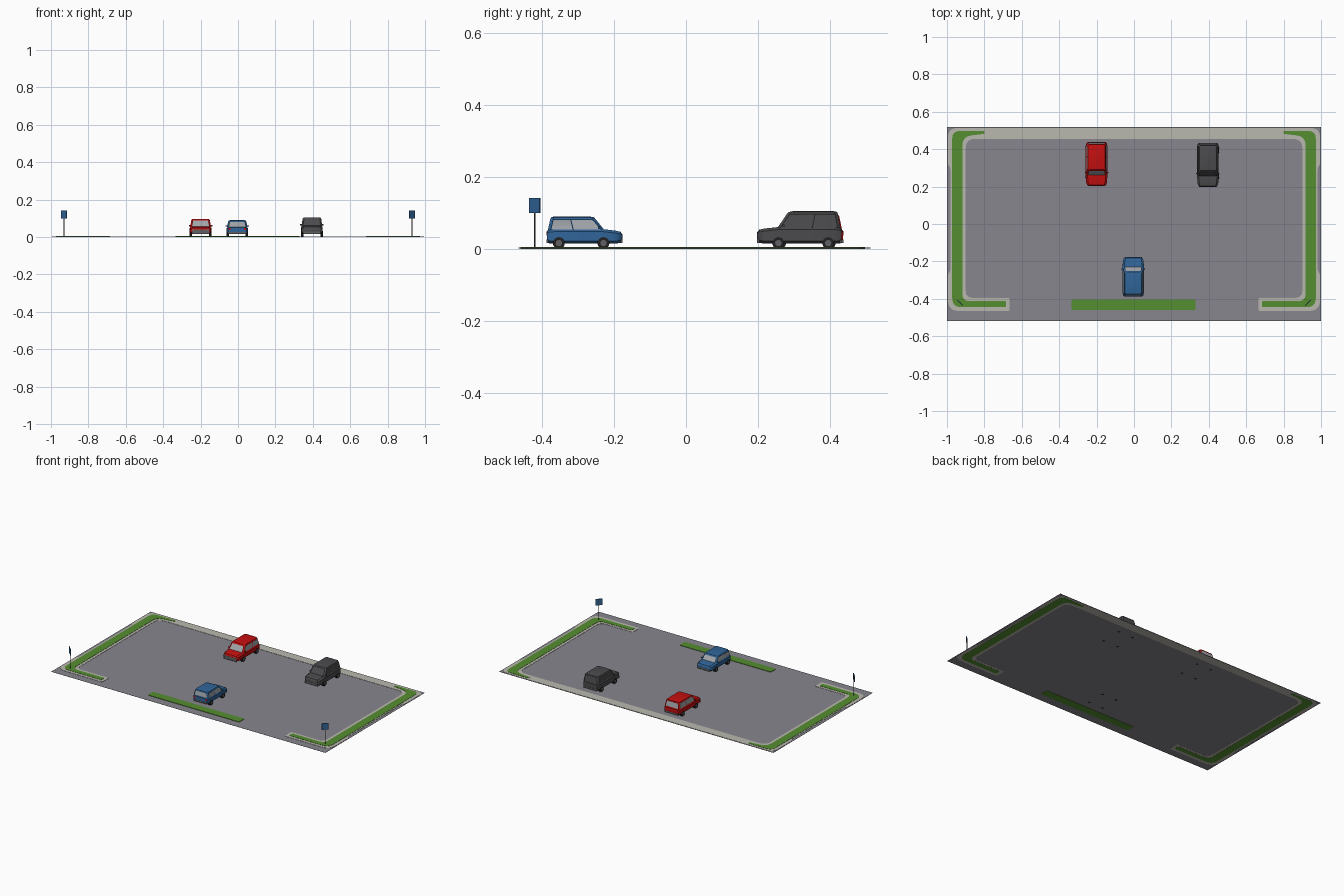
import bpy, bmesh, math
from mathutils import Vector, Matrix

if "Cube" in bpy.data.objects:
    bpy.data.objects.remove(bpy.data.objects["Cube"])


def mat(name, r, g, b):
    m = bpy.data.materials.new(name)
    m.diffuse_color = (r, g, b, 1)
    m.use_nodes = True
    m.node_tree.nodes["Principled BSDF"].inputs["Base Color"].default_value = m.diffuse_color
    return m


ASPHALT = mat("asphalt", .24, .24, .27)
KERB = mat("kerb_stone", .49, .48, .43)
GRASS = mat("grass", .09, .27, .03)
BLUE = mat("blue_paint", .03, .13, .32)
RED = mat("red_paint", .56, .005, .005)
CHARCOAL = mat("charcoal_paint", .07, .07, .075)
GLASS = mat("grey_glass", .36, .38, .40)
BLACK = mat("black_rubber", .015, .015, .017)
TRIM = mat("grey_trim", .12, .12, .12)
SILVER = mat("light_metal", .6, .6, .6)


def finish(name, bm, mats, smooth=None):
    bmesh.ops.recalc_face_normals(bm, faces=bm.faces[:])
    me = bpy.data.meshes.new(name)
    bm.to_mesh(me)
    bm.free()
    for m in mats:
        me.materials.append(m)
    ob = bpy.data.objects.new(name, me)
    bpy.context.collection.objects.link(ob)
    if smooth:
        bpy.ops.object.select_all(action='DESELECT')
        ob.select_set(True)
        bpy.context.view_layer.objects.active = ob
        bpy.ops.object.shade_smooth_by_angle(angle=math.radians(smooth))
    return ob


def rounded(pts, n=6):
    """Round the corners of an outline given as (x, y, radius)."""
    out = []
    for i, (x, y, r) in enumerate(pts):
        p = Vector((x, y))
        a = (Vector(pts[i - 1][:2]) - p).normalized() * r
        b = (Vector(pts[(i + 1) % len(pts)][:2]) - p).normalized() * r
        if r == 0:
            out.append(p)
            continue
        for k in range(n + 1):
            t = k / n
            out.append(p + a * (1 - t) ** 2 + b * t ** 2)
    return out


def plate(name, pts, z0, z1, m, flip=1):
    bm = bmesh.new()
    f = bm.faces.new([bm.verts.new((p.x * flip, p.y, z0)) for p in rounded(pts)])
    ext = bmesh.ops.extrude_face_region(bm, geom=[f])
    bmesh.ops.translate(bm, vec=(0, 0, z1 - z0),
                        verts=[v for v in ext["geom"] if isinstance(v, bmesh.types.BMVert)])
    return finish(name, bm, [m])


def box(name, c, size, m, rot=0):
    bm = bmesh.new()
    bmesh.ops.create_cube(bm, size=1, matrix=Matrix.Translation(c) @ Matrix.Rotation(rot, 4, 'Z')
                          @ Matrix.Diagonal((*size, 1)))
    return finish(name, bm, [m])


def cyl(name, c, r, depth, m, axis='Z', n=20):
    rot = Matrix.Rotation(math.pi / 2, 4, 'Y') if axis == 'X' else Matrix.Identity(4)
    bm = bmesh.new()
    bmesh.ops.create_cone(bm, cap_ends=True, segments=n, radius1=r, radius2=r, depth=depth,
                          matrix=Matrix.Translation(c) @ rot)
    return finish(name, bm, [m], 40)


def loft(bm, rings):
    rows = [[bm.verts.new(p) for p in r] for r in rings]
    bands = []
    for a, b in zip(rows, rows[1:]):
        bands.append([bm.faces.new((a[i], a[(i + 1) % len(a)], b[(i + 1) % len(a)], b[i]))
                      for i in range(len(a))])
    bm.faces.new(rows[0])
    bm.faces.new(rows[-1])
    return bands


def car(tag, xc, y_front, length, s, hw, h, paint, glass, belt):
    """Car whose nose is at y_front; s is the direction from nose to tail."""
    Y = lambda t: y_front + s * length * t
    # lower body: octagonal sections lofted from nose to tail
    bm = bmesh.new()
    rings = []
    for t, zb, zt, w in [(0, .024, belt - .014, .74), (.025, .017, belt - .007, .87),
                         (.09, .015, belt - .004, .96), (.25, .015, belt, 1), (.9, .015, belt, 1),
                         (.97, .016, belt - .001, .95), (1, .022, belt - .005, .86)]:
        w *= hw
        c = min(.007, (zt - zb) / 3)
        half = [(w - c * 1.4, zb), (w, zb + c), (w, zt - c), (w - c * 1.4, zt)]
        rings.append([(xc + x, Y(t), z) for x, z in half] +
                     [(xc - x, Y(t), z) for x, z in reversed(half)])
    loft(bm, rings)
    finish(tag + "_body", bm, [paint], 35)

    # cabin: chamfered rings, with inset glass between the pillars
    def ring(t0, t1, w, z, c=.008):
        y0, y1, ym = Y(t0), Y(t1), Y(t0 * .45 + t1 * .55)
        d = s * c
        r = [(w - c, y0), (w, y0 + d), (w, ym), (w, y1 - d), (w - c, y1)]
        return [(xc + x, y, z) for x, y in r] + [(xc - x, y, z) for x, y in reversed(r)]
    bm = bmesh.new()
    bands = loft(bm, [ring(.24, .985, hw * .96, belt - .002), ring(.35, .955, hw * .86, h - .008),
                      ring(.375, .945, hw * .79, h - .002), ring(.42, .91, hw * .66, h)])
    bm.normal_update()
    panes = [f for i, f in enumerate(bands[0]) if i in (1, 2, 4, 6, 7, 9)]
    bmesh.ops.recalc_face_normals(bm, faces=bm.faces[:])
    bmesh.ops.inset_individual(bm, faces=panes, thickness=.0022, depth=-.0008)
    for f in panes:
        f.material_index = 1
    finish(tag + "_cabin", bm, [paint, glass], 25)

    # wheels with hubs
    for t in (.25, .84):
        for sx in (-1, 1):
            cyl(tag + "_wheel", (xc + sx * (hw - .006), Y(t), .0165), .0165, .014, BLACK, 'X')
            cyl(tag + "_hub", (xc + sx * (hw + .0005), Y(t), .0165), .009, .002, TRIM, 'X', 10)
    # bumpers, lamps and mirrors
    box(tag + "_front_bumper", (xc, Y(.012), .023), (hw * 1.6, length * .03, .012), TRIM)
    box(tag + "_rear_bumper", (xc, Y(.99), .021), (hw * 1.72, length * .03, .01), TRIM)
    lamp = CHARCOAL if paint == CHARCOAL else SILVER
    for sx in (-1, 1):
        box(tag + "_headlamp", (xc + sx * hw * .62, Y(.012), belt - .017),
            (hw * .26, length * .02, .007), lamp)
        box(tag + "_tail_lamp", (xc + sx * hw * .74, Y(.995), belt - .012),
            (hw * .2, length * .012, .012), CHARCOAL if paint == CHARCOAL else RED)
        box(tag + "_mirror", (xc + sx * hw * 1.0, Y(.31), belt + .004), (.009, .006, .007), paint)


# ground
plate("asphalt_lot", [(-1, -.518, 0), (1, -.518, 0), (1, .518, 0), (-1, .518, 0)],
      .0015, .002, ASPHALT)

# kerb running around both sides and the back
half = [(.665, -.395, .01), (.665, -.465, .01), (.995, -.465, .06), (.995, -.27, .01),
        (.982, -.25, .01), (.982, .3, .01), (.995, .32, .01), (.995, .513, .05)]
inner = [(-.9, .455, .05), (-.9, -.395, .04)]
plate("kerb", half + [(-x, y, r) for x, y, r in reversed(half)]
      + [(-.9, -.395, .04), (-.9, .455, .05), (.9, .455, .05), (.9, -.395, .04)],
      .0008, .0035, KERB)

# grass strips: two mirrored side strips and the front middle one
for flip, side in ((-1, "left"), (1, "right")):
    plate(side + "_grass_strip",
          [(.685, -.412, .005), (.685, -.445, .005), (.972, -.445, .05), (.972, .497, .04),
           (.8, .497, .005), (.8, .482, .005), (.918, .468, .05), (.918, -.412, .04)],
          0, .005, GRASS, flip)
    # sign facing the outer corner
    cyl(side + "_sign_pole", (flip * .93, -.42, .07), .0022, .14, CHARCOAL, n=8)
    box(side + "_sign_plate", (flip * .931, -.421, .121), (.042, .003, .042), BLUE,
        flip * math.pi / 4)
plate("front_grass_strip", [(-.335, -.405, .01), (-.335, -.46, .01), (.33, -.46, .01),
                            (.33, -.405, .01)], 0, .005, GRASS)

# parked cars
car("blue_car", -.004, -.177, .21, -1, .057, .09, BLUE, GLASS, .055)
car("red_car", -.2, .203, .234, 1, .058, .097, RED, GLASS, .056)
car("grey_car", .395, .198, .235, 1, .058, .105, CHARCOAL, CHARCOAL, .061)
# broad dark grille on the red car
box("red_car_grille", (-.2, .2055, .031), (.088, .006, .018), TRIM)
